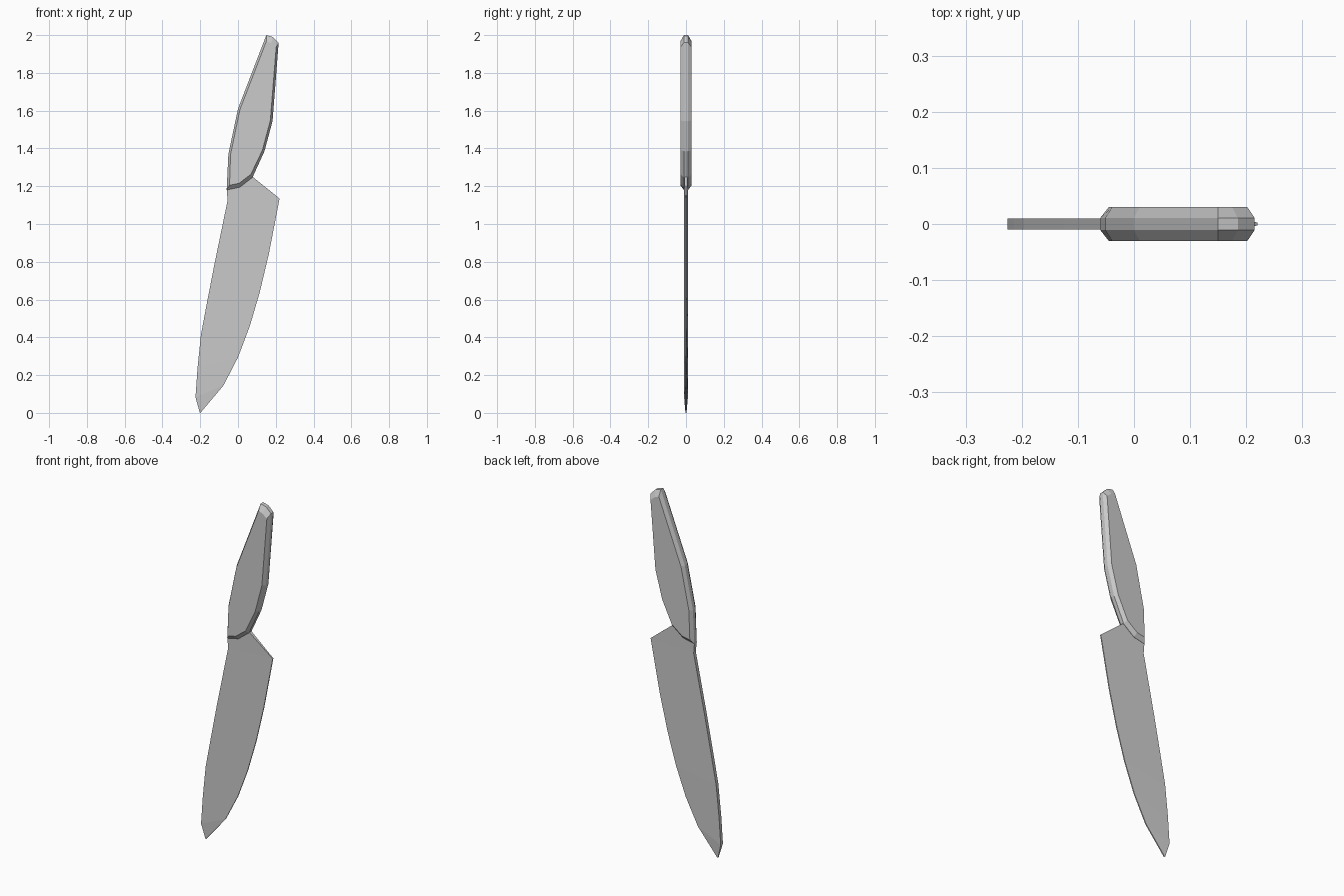
import bpy, bmesh

if "Cube" in bpy.data.objects:
    bpy.data.objects.remove(bpy.data.objects["Cube"])


def make_object(name, rings, closed_ends):
    """Bridge equal-length closed rings of points into a flat-shaded solid."""
    bm = bmesh.new()
    loops = [[bm.verts.new(p) for p in ring] for ring in rings]
    n = len(loops[0])
    for a, b in zip(loops, loops[1:]):
        for i in range(n):
            j = (i + 1) % n
            bm.faces.new((a[i], a[j], b[j], b[i]))
    if closed_ends:
        bm.faces.new(loops[0])
        bm.faces.new(loops[-1])
    bmesh.ops.recalc_face_normals(bm, faces=bm.faces)
    mesh = bpy.data.meshes.new(name)
    bm.to_mesh(mesh)
    bm.free()
    obj = bpy.data.objects.new(name, mesh)
    bpy.context.collection.objects.link(obj)
    return obj


# Handle: side outline with chamfered rims
outer = [(-.06, 1.18), (-.051, 1.37), (0, 1.61), (.15, 2.0), (.185, 1.99), (.215, 1.96),
         (.183, 1.545), (.14, 1.385), (.077, 1.247), (.01, 1.195)]
inner = [(-.045, 1.205), (-.039, 1.37), (.01, 1.605), (.15, 1.967), (.175, 1.957), (.202, 1.935),
         (.171, 1.548), (.129, 1.39), (.068, 1.263), (.005, 1.215)]
layers = [(inner, -.03), (outer, -.011), (outer, .011), (inner, .03)]
make_object("handle", [[(x, y, z) for x, z in prof] for prof, y in layers], True)

# Blade: thick spine tapering to a thin cutting edge, from the neck to the tip
spine = [(-.06, 1.185), (-.055, 1.125), (-.125, .786), (-.163, .59),
         (-.196, .415), (-.214, .24), (-.225, .083), (-.203, .003)]
edge = [(.077, 1.25), (.22, 1.135), (.163, .84), (.115, .638),
        (.062, .458), (0, .294), (-.077, .145), (-.199, 0)]
rings = []
for i, ((sx, sz), (ex, ez)) in enumerate(zip(spine, edge)):
    s = .003 if i == 7 else .01
    e = .009 if i == 0 else .003
    rings.append([(sx, -s, sz), (ex, -e, ez), (ex, e, ez), (sx, s, sz)])
make_object("blade", rings, True)
